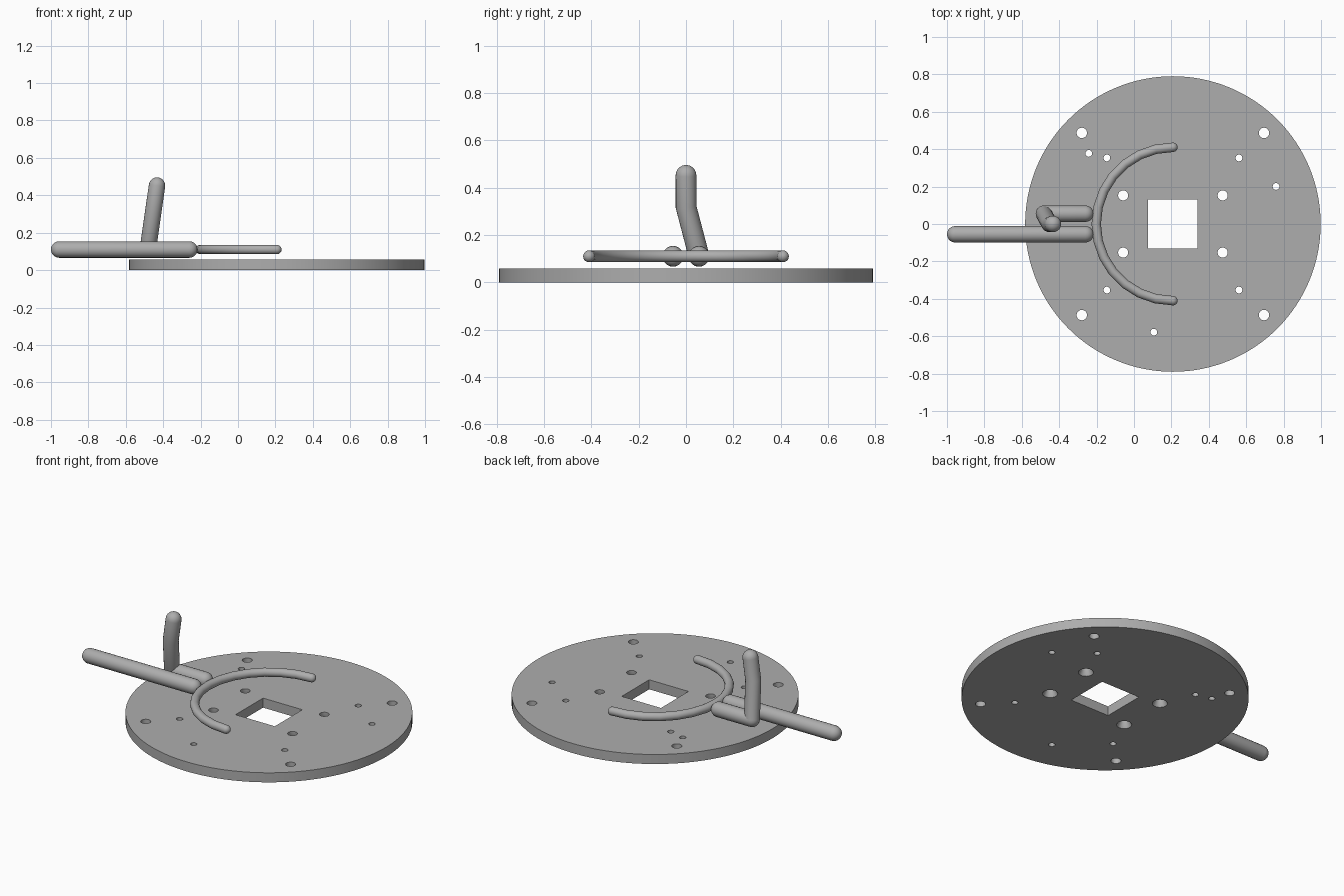
import bpy, bmesh
from math import sin, cos, pi, radians
from mathutils import Matrix, Vector

cube = bpy.data.objects.get("Cube")
if cube:
    bpy.data.objects.remove(cube, do_unlink=True)

grey = bpy.data.materials.new("plain grey")
grey.use_nodes = True
grey.diffuse_color = (0.42, 0.42, 0.42, 1)
grey.node_tree.nodes["Principled BSDF"].inputs["Base Color"].default_value = grey.diffuse_color

CX = 0.208         # plate centre
THICK = 0.058


def finish(name, bm):
    bmesh.ops.recalc_face_normals(bm, faces=bm.faces)
    mesh = bpy.data.meshes.new(name)
    bm.to_mesh(mesh)
    bm.free()
    mesh.materials.append(grey)
    ob = bpy.data.objects.new(name, mesh)
    bpy.context.collection.objects.link(ob)
    return ob


def activate(ob):
    bpy.ops.object.select_all(action='DESELECT')
    ob.select_set(True)
    bpy.context.view_layer.objects.active = ob


def smooth(ob):
    activate(ob)
    bpy.ops.object.shade_smooth_by_angle(angle=radians(35))


def disc(bm, x, y, z0, z1, r0, r1, segments=24):
    bmesh.ops.create_cone(bm, cap_ends=True, segments=segments, radius1=r0, radius2=r1,
                          depth=z1 - z0, matrix=Matrix.Translation((CX + x, y, (z0 + z1) / 2)))


def rod(name, points, radius, sides=20, cap_steps=5):
    """Round rod along a path, with hemispherical ends."""
    pts = [Vector(p) for p in points]
    last = len(pts) - 1
    tangents = [(pts[min(i + 1, last)] - pts[max(i - 1, 0)]).normalized() for i in range(last + 1)]
    rings = [(p, t, radius) for p, t in zip(pts, tangents)]
    for k in range(1, cap_steps + 1):
        a = k / cap_steps * radians(84)
        for end, sign in ((0, -1), (last, 1)):
            t = tangents[end]
            ring = (pts[end] + t * sign * radius * sin(a), t, radius * cos(a))
            rings.insert(0 if end == 0 else len(rings), ring)
    bm = bmesh.new()
    loops = []
    for centre, t, r in rings:
        side = t.cross(Vector((0.1, 1, 0.2)) if abs(t.z) > 0.7 else Vector((0, 0, 1))).normalized()
        up = side.cross(t)
        loops.append([bm.verts.new(centre + r * (side * cos(2 * pi * i / sides) + up * sin(2 * pi * i / sides)))
                      for i in range(sides)])
    for a, b in zip(loops, loops[1:]):
        for i in range(sides):
            j = (i + 1) % sides
            bm.faces.new((a[i], a[j], b[j], b[i]))
    bm.faces.new(loops[0])
    bm.faces.new(loops[-1])
    smooth(finish(name, bm))


# Round base plate
bm = bmesh.new()
disc(bm, 0, 0, 0, THICK, 0.79, 0.79, 128)
plate = finish("base_plate", bm)

# Through holes and the square window
holes = bmesh.new()
sinks = bmesh.new()
for sx in (-1, 1):
    for sy in (-1, 1):
        for dx, dy, r in ((0.487, 0.487, 0.028), (0.353, 0.353, 0.018), (0.266, 0.153, 0.027)):
            disc(holes, sx * dx, sy * dy, -0.1, 0.2, r, r)
        disc(sinks, sx * 0.266, sy * 0.153, -0.01, 0.03, 0.047, 0.027)
for angle in (20, 140, 260):
    a = radians(angle)
    disc(holes, 0.587 * cos(a), 0.587 * sin(a), -0.1, 0.2, 0.018, 0.018)
bmesh.ops.create_cube(holes, size=1, matrix=Matrix.Translation((CX, 0, 0)) @ Matrix.Diagonal((0.264, 0.264, 0.4, 1)))

for name, cut in (("hole_cutter", holes), ("countersink_cutter", sinks)):
    cutter = finish(name, cut)
    cutter.hide_render = True
    mod = plate.modifiers.new(name, 'BOOLEAN')
    mod.operation = 'DIFFERENCE'
    mod.solver = 'EXACT'
    mod.object = cutter
    activate(plate)
    bpy.ops.object.modifier_apply(modifier=mod.name)
    bpy.data.objects.remove(cutter, do_unlink=True)
smooth(plate)

# Curved fork
STEPS = 14
rod("fork_arc", [(CX + 0.41 * cos(pi / 2 + pi * i / STEPS), 0.41 * sin(pi / 2 + pi * i / STEPS), 0.11)
                 for i in range(STEPS + 1)], 0.025)

# Long lever, short arm and bent upright handle
rod("long_lever", [(-0.956, -0.055, 0.11), (-0.26, -0.055, 0.11)], 0.044)
rod("short_arm", [(-0.48, 0.055, 0.11), (-0.26, 0.055, 0.11)], 0.044)
rod("upright_handle", [(-0.482, 0.055, 0.11), (-0.452, 0, 0.32), (-0.433, 0, 0.452)], 0.044)
